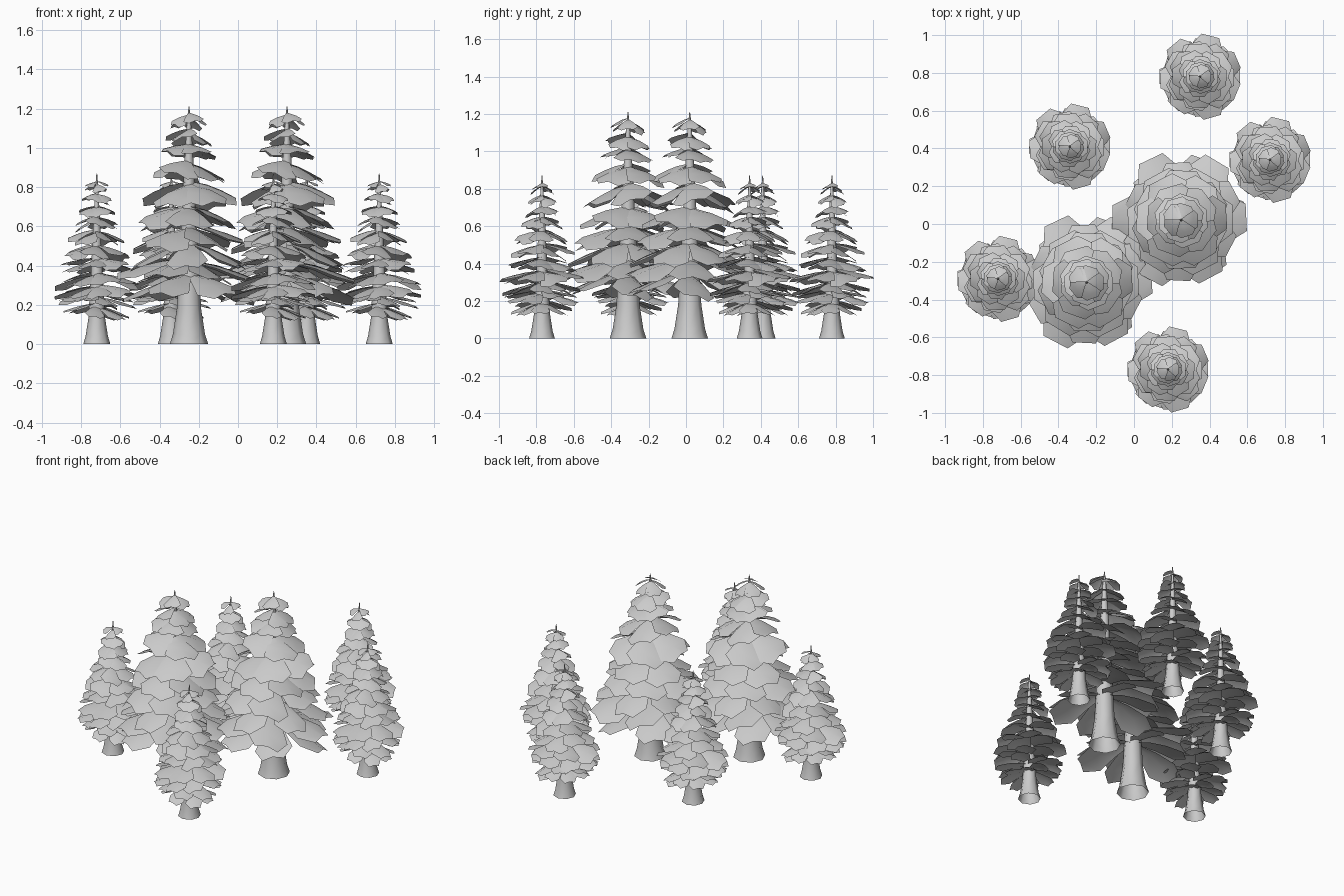
import bpy
import bmesh
import math
import random
from mathutils import Vector, Matrix

cube = bpy.data.objects.get("Cube")
if cube:
    bpy.data.objects.remove(cube, do_unlink=True)

grey = bpy.data.materials.new("plain grey")
grey.use_nodes = True
colour = (0.6, 0.6, 0.6, 1)
grey.diffuse_color = colour
grey.node_tree.nodes["Principled BSDF"].inputs["Base Color"].default_value = colour

# Leaf outline: (fraction along length, fraction of full width)
OUTLINE = [(0, 0.12), (0.4, 0.62), (0.72, 1.0), (1.0, 0.58)]


def trunk_mesh(name, profile, sides=8):
    """Lathe an open, flared trunk that ends in a thin spike."""
    bm = bmesh.new()
    rings = []
    for z, r in profile:
        rings.append([bm.verts.new((r * math.cos(math.tau * i / sides),
                                    r * math.sin(math.tau * i / sides), z))
                      for i in range(sides)])
    for a, b in zip(rings, rings[1:]):
        for i in range(sides):
            j = (i + 1) % sides
            bm.faces.new((a[i], a[j], b[j], b[i]))
    return finish(bm, name)


def add_leaf(bm, angle, root, tip, radius, width, roll):
    """One thin, drooping fan-shaped leaf, arched across and rolled on its axis."""
    turn = Matrix.Rotation(angle, 3, "Z")
    tilt = Matrix.Rotation(roll, 3, "X")
    rows = []
    for t, w in OUTLINE:
        half = width * w / 2
        spine = Vector((radius * t, 0, root + (tip - root) * t ** 1.5))
        rows.append([bm.verts.new(turn @ (spine + tilt @ Vector((0, s * half, -abs(s) * half * 0.25))))
                     for s in (-1, 0, 1)])
    for a, b in zip(rows, rows[1:]):
        for i in range(2):
            bm.faces.new((a[i], b[i], b[i + 1], a[i + 1]))


def foliage_mesh(name, tiers, seed):
    """Stack rings of leaves with a little natural variation."""
    rng = random.Random(seed)
    bm = bmesh.new()
    for root, tip, radius, count, phase, fill in tiers:
        width = 2 * radius * math.tan(math.pi / count) * fill
        for i in range(count):
            angle = math.tau * (i + phase) / count + rng.uniform(-0.08, 0.08)
            lift = rng.uniform(-0.012, 0.012)
            add_leaf(bm, angle, root + lift, tip + lift * 2,
                     radius * rng.uniform(0.95, 1.05), width, rng.uniform(-0.3, 0.3))
    return finish(bm, name)


def finish(bm, name):
    mesh = bpy.data.meshes.new(name)
    bm.to_mesh(mesh)
    bm.free()
    mesh.materials.append(grey)
    return mesh


# Tiers: root height, tip height, radius, leaf count, phase, width fill
TALL_TIERS = [(1.17, 1.12, 0.09, 5, 0, 0.85), (1.09, 1.04, 0.115, 5, 0.5, 0.85),
              (1.01, 0.96, 0.135, 5, 0, 0.85), (0.93, 0.86, 0.18, 5, 0.5, 0.85),
              (0.82, 0.72, 0.24, 6, 0, 0.85), (0.70, 0.61, 0.25, 6, 0.5, 0.85),
              (0.60, 0.51, 0.28, 6, 0, 0.8), (0.52, 0.41, 0.31, 6, 0.5, 0.6),
              (0.43, 0.34, 0.35, 6, 0, 0.62), (0.35, 0.24, 0.33, 6, 0.1, 0.6)]
SMALL_TIERS = [(0.82, 0.79, 0.06, 5, 0, 0.85), (0.765, 0.73, 0.075, 5, 0.5, 0.85),
               (0.70, 0.66, 0.09, 5, 0, 0.85), (0.645, 0.60, 0.11, 6, 0.5, 0.85),
               (0.58, 0.53, 0.14, 6, 0, 0.85), (0.50, 0.45, 0.165, 6, 0.5, 0.85),
               (0.43, 0.39, 0.185, 7, 0, 0.85), (0.36, 0.31, 0.215, 7, 0.5, 0.8),
               (0.30, 0.25, 0.205, 8, 0, 0.8), (0.25, 0.21, 0.20, 8, 0.5, 0.75),
               (0.20, 0.15, 0.165, 8, 0, 0.75)]

tall = (trunk_mesh("tall_trunk", [(0, 0.098), (0.05, 0.082), (0.18, 0.062), (0.5, 0.045),
                                  (0.9, 0.025), (1.14, 0.01), (1.21, 0.002)]),
        foliage_mesh("tall_foliage", TALL_TIERS, 3))
small = (trunk_mesh("small_trunk", [(0, 0.069), (0.04, 0.057), (0.13, 0.043), (0.36, 0.03),
                                    (0.65, 0.016), (0.81, 0.007), (0.87, 0.002)]),
         foliage_mesh("small_foliage", SMALL_TIERS, 8))

# Grove layout
GROVE = [("tall", tall, [(0.25, 0.02), (-0.25, -0.31)]),
         ("small", small, [(0.35, 0.78), (-0.34, 0.41), (0.72, 0.34),
                           (-0.72, -0.29), (0.18, -0.77)])]
bpy.ops.object.select_all(action="DESELECT")
for size, meshes, spots in GROVE:
    for n, (x, y) in enumerate(spots, 1):
        for part, mesh in zip(("trunk", "foliage"), meshes):
            ob = bpy.data.objects.new(f"{size}_tree_{n}_{part}", mesh)
            ob.location = (x, y, 0)
            bpy.context.collection.objects.link(ob)
            ob.select_set(True)
            bpy.context.view_layer.objects.active = ob
bpy.ops.object.shade_smooth_by_angle(angle=math.radians(50))
